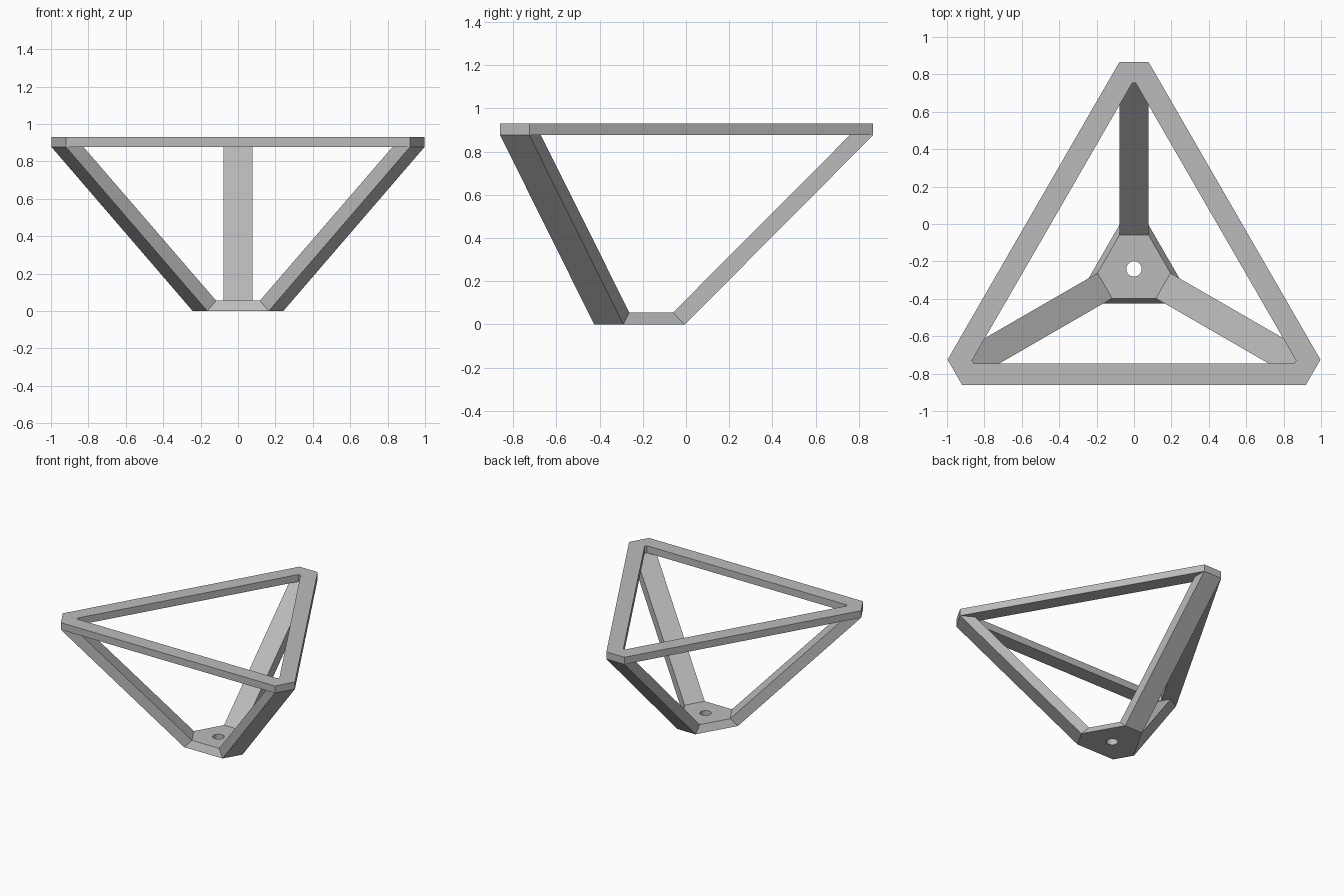
import bpy
import bmesh
from math import cos, sin, radians, tau

if "Cube" in bpy.data.objects:
    bpy.data.objects.remove(bpy.data.objects["Cube"], do_unlink=True)

AXIS_Y = -0.24       # centre of the three-fold symmetry
HALF = 0.078         # half width of a leg
PLATE_T = 0.055      # thickness of hub and leg ends
RING_Z, TOP_Z = 0.876, 0.931
TIP_R = 1.106        # outer reach of the ring corners
LEG_ANGLES = [radians(a) for a in (90, 210, 330)]

grey = bpy.data.materials.new("plain grey")
grey.use_nodes = True
GREY = (0.5, 0.5, 0.5, 1)
grey.diffuse_color = GREY
grey.node_tree.nodes["Principled BSDF"].inputs["Base Color"].default_value = GREY


def polar(r, t, angle):
    """Radial / sideways offset turned to a plan position."""
    return (r * cos(angle) - t * sin(angle),
            AXIS_Y + r * sin(angle) + t * cos(angle))


def clipped_triangle(reach, half):
    """Triangle with its three corners cut square."""
    return [polar(reach, s * half, a) for a in LEG_ANGLES for s in (-1, 1)]


def circle(radius, sides):
    return [polar(radius, 0, tau * i / sides) for i in range(sides)]


def finish(bm, name):
    bmesh.ops.recalc_face_normals(bm, faces=bm.faces)
    mesh = bpy.data.meshes.new(name)
    bm.to_mesh(mesh)
    bm.free()
    mesh.materials.append(grey)
    obj = bpy.data.objects.new(name, mesh)
    bpy.context.collection.objects.link(obj)
    return obj


def add_wall(bm, low, high, z0, z1):
    """Side wall between two matching outlines; returns its two rims."""
    rims = []
    for outline, z in ((low, z0), (high, z1)):
        rims.append([bm.verts.new((x, y, z)) for x, y in outline])
    n = len(low)
    for i in range(n):
        j = (i + 1) % n
        bm.faces.new((rims[0][i], rims[0][j], rims[1][j], rims[1][i]))
    return [[bm.edges.get((r[i], r[(i + 1) % n])) for i in range(n)] for r in rims]


def holed_plate(name, outer_low, outer_high, hole, z0, z1):
    bm = bmesh.new()
    outer = add_wall(bm, outer_low, outer_high, z0, z1)
    inner = add_wall(bm, hole, hole, z0, z1)
    for a, b in zip(outer, inner):
        bmesh.ops.triangle_fill(bm, edges=a + b, use_beauty=True)
    return finish(bm, name)


# Hub: bevelled plate with a bolt hole
holed_plate("hub", clipped_triangle(0.235, HALF), clipped_triangle(0.18, HALF),
            circle(0.041, 32), 0, PLATE_T)

# Upper triangular ring
rim = clipped_triangle(TIP_R, HALF)
holed_plate("top_ring", rim, rim, clipped_triangle(0.995, 0.009), RING_Z, TOP_Z)

# Three slanted legs: side profile extruded across the leg width
profile = [(0.235, 0), (TIP_R, RING_Z), (0.998, RING_Z), (0.18, PLATE_T)]
for name, angle in zip(("back_leg", "front_right_leg", "front_left_leg"), LEG_ANGLES):
    bm = bmesh.new()
    sides = [[bm.verts.new((*polar(r, s * HALF, angle), z)) for r, z in profile]
             for s in (-1, 1)]
    for side in sides:
        bm.faces.new(side)
    for i in range(4):
        j = (i + 1) % 4
        bm.faces.new((sides[0][i], sides[0][j], sides[1][j], sides[1][i]))
    finish(bm, name)
